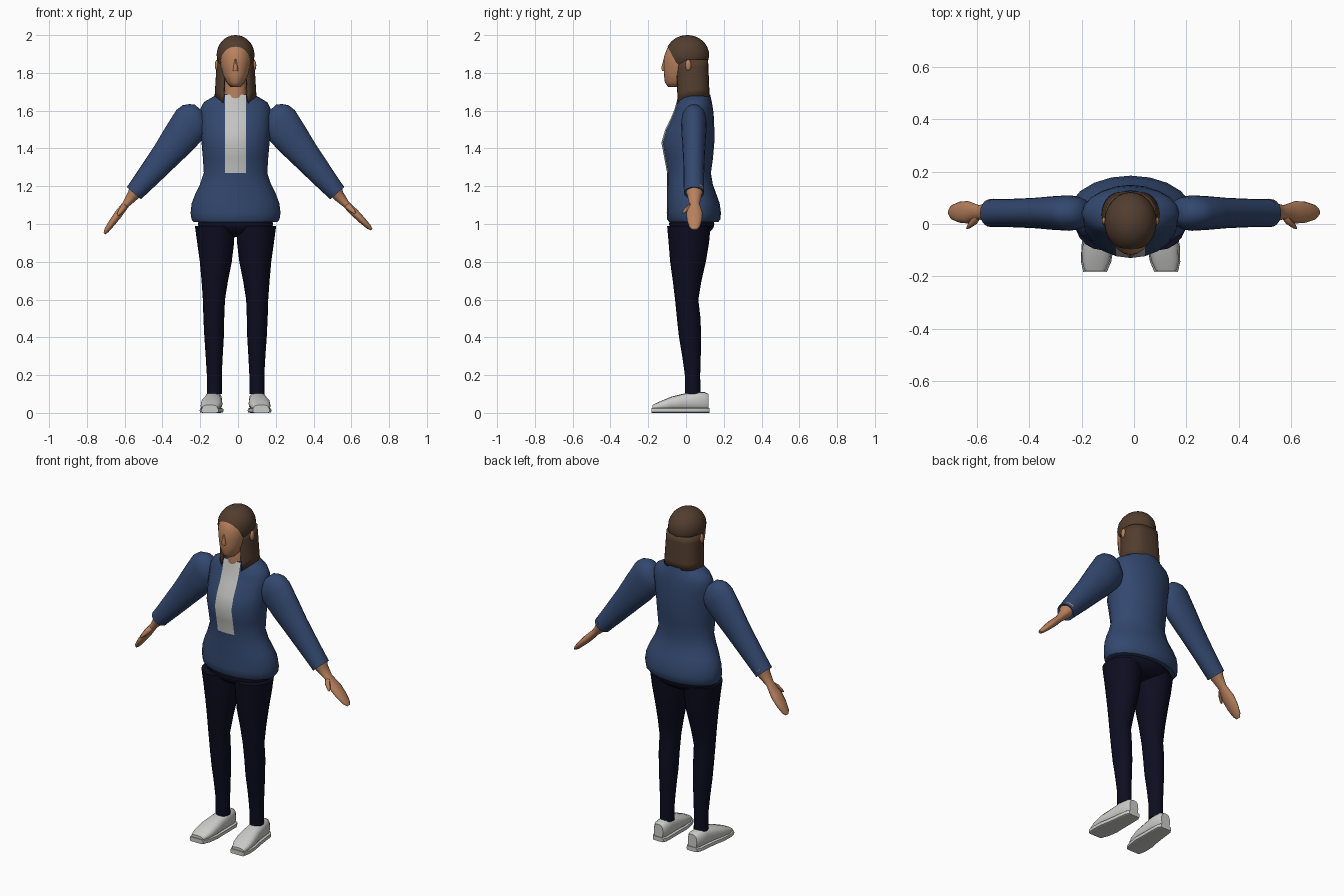
import bpy, bmesh, math
from mathutils import Vector, Matrix

if "Cube" in bpy.data.objects:
    bpy.data.objects.remove(bpy.data.objects["Cube"])

X0 = -0.013  # body centre line


def material(name, rgb):
    m = bpy.data.materials.new(name)
    m.use_nodes = True
    m.diffuse_color = (*rgb, 1)
    m.node_tree.nodes["Principled BSDF"].inputs["Base Color"].default_value = (*rgb, 1)
    return m


SKIN = material("skin", (0.48, 0.22, 0.11))
HAIR = material("brown hair", (0.085, 0.047, 0.028))
BLUE = material("blue knit", (0.033, 0.065, 0.16))
NAVY = material("dark navy", (0.004, 0.004, 0.015))
WHITE = material("shirt white", (0.55, 0.55, 0.54))
SHOE = material("shoe white", (0.6, 0.6, 0.59))


def finish(name, bm, *mats, angle=50):
    bmesh.ops.recalc_face_normals(bm, faces=bm.faces)
    for f in bm.faces:
        f.smooth = True
    me = bpy.data.meshes.new(name)
    bm.to_mesh(me)
    bm.free()
    for m in mats:
        me.materials.append(m)
    me.set_sharp_from_angle(angle=math.radians(angle))
    ob = bpy.data.objects.new(name, me)
    ob.location.x = X0
    bpy.context.collection.objects.link(ob)
    return ob


def loft(rings, n=20, p=2.0):
    """Skin closed rings given as (centre, half axis u, half axis v)."""
    bm = bmesh.new()
    loops = []
    for c, u, v in rings:
        loop = []
        for i in range(n):
            a = math.tau * i / n
            s, k = math.sin(a), -math.cos(a)
            s = math.copysign(abs(s) ** (2 / p), s)
            k = math.copysign(abs(k) ** (2 / p), k)
            loop.append(bm.verts.new(Vector(c) + s * Vector(u) + k * Vector(v)))
        loops.append(loop)
    for a, b in zip(loops, loops[1:]):
        for i in range(n):
            j = (i + 1) % n
            bm.faces.new((a[i], a[j], b[j], b[i]))
    bm.faces.new(loops[0])
    bm.faces.new(loops[-1])
    return bm


def upright(rows, cx=0):
    """Rings from (z, half width, front y, back y)."""
    return [((cx, (f + b) / 2, z), (w, 0, 0), (0, (b - f) / 2, 0)) for z, w, f, b in rows]


def limb(rows, side, y):
    """Rings along a hanging arm from (x, z, half thickness, half depth)."""
    return [((side * x, y, z), (side * 0.756 * t, 0, 0.655 * t), (0, d, 0))
            for x, z, t, d in rows]


def ellipsoid(centre, radii, rings=12):
    bm = bmesh.new()
    bmesh.ops.create_uvsphere(bm, u_segments=24, v_segments=rings, radius=1)
    bmesh.ops.transform(bm, verts=bm.verts,
                        matrix=Matrix.Translation(centre) @ Matrix.Diagonal((*radii, 1)))
    return bm


# Sweater body with the shirt panel down the front
bm = loft(upright([
    (1.01, .222, -.09, .17), (1.025, .233, -.10, .182), (1.06, .238, -.102, .185),
    (1.11, .232, -.10, .178), (1.16, .213, -.10, .16), (1.21, .188, -.10, .142),
    (1.27, .168, -.10, .132), (1.35, .173, -.115, .143), (1.43, .18, -.13, .15),
    (1.5, .184, -.11, .15), (1.56, .187, -.08, .148), (1.61, .186, -.06, .143),
    (1.645, .168, -.05, .137), (1.685, .1, -.04, .128)]))
for f in bm.faces:
    c = f.calc_center_median()
    if c.y < 0 and abs(c.x) < .035 and 1.27 < c.z < 1.68:
        f.material_index = 1
        for v in f.verts:
            if abs(v.co.x) > .01:
                v.co.x = math.copysign(.055, v.co.x)
finish("sweater_body", bm, BLUE, WHITE)

# Hips joining the trouser legs
finish("hips", ellipsoid((0, .03, 1.0), (.2, .12, .07)), NAVY)

# Head, neck and nose
finish("head", loft(upright([
    (1.725, .026, -.095, .0), (1.75, .048, -.112, .04), (1.79, .068, -.117, .06),
    (1.84, .079, -.119, .085), (1.885, .085, -.117, .095), (1.93, .078, -.1, .09),
    (1.97, .05, -.06, .06)])), SKIN, angle=70)
finish("neck", loft(upright([(1.65, .066, -.045, .07), (1.7, .058, -.045, .06),
                             (1.78, .055, -.04, .06)])), SKIN)
finish("nose", loft(upright([(1.81, .014, -.127, -.1), (1.83, .012, -.13, -.1),
                             (1.875, .006, -.118, -.1)]), n=8), SKIN)

# Hair cap, cut along the hairline
bm = ellipsoid((0, .007, 1.895), (.1, .115, .105), 20)
bmesh.ops.bisect_plane(bm, geom=bm.verts[:] + bm.edges[:] + bm.faces[:],
                       plane_co=(0, -.05, 1.85), plane_no=(0, -.085, -.045), clear_outer=True)
finish("hair_cap", bm, HAIR)

# Long hair wrapped round the back, with pointed front locks
bm = bmesh.new()
COLS, ROWS = 24, 5
grid = []
for i in range(COLS + 1):
    t = 2 * i / COLS - 1
    a = t * math.radians(155)
    x = .1 * math.copysign(abs(math.sin(a)) ** .6, a)
    y = .028 + .083 * math.cos(a)
    low = 1.675 - .04 * abs(t) ** 6
    col = []
    for r in range(ROWS + 1):
        k = r / ROWS
        col.append(bm.verts.new((x * (.93 + .12 * k), y + .008 * k, 1.87 + (low - 1.87) * k)))
    grid.append(col)
for a, b in zip(grid, grid[1:]):
    for r in range(ROWS):
        bm.faces.new((a[r], b[r], b[r + 1], a[r + 1]))
hair = finish("long_hair", bm, HAIR)
solid = hair.modifiers.new("thickness", "SOLIDIFY")
solid.thickness = .012
solid.offset = 0

# Paired parts
HANDS = {
    "left": [(.528, 1.185, .044, .052), (.545, 1.15, .032, .038), (.585, 1.105, .02, .027),
             (.63, 1.06, .022, .043), (.67, 1.02, .019, .04), (.705, .985, .014, .028),
             (.72, .97, .006, .012)],
    "right": [(.525, 1.185, .044, .052), (.545, 1.15, .032, .038), (.58, 1.105, .02, .027),
              (.622, 1.05, .022, .043), (.655, 1.005, .019, .04), (.683, .966, .014, .028),
              (.694, .949, .006, .012)]}
for side, s in (("left", 1), ("right", -1)):
    finish(side + "_ear", ellipsoid((s * .098, .012, 1.84), (.012, .016, .029), 8), SKIN)

    finish(side + "_sleeve", loft(limb([
        (.193, 1.612, .03, .025), (.2, 1.597, .058, .045), (.212, 1.57, .09, .062),
        (.235, 1.535, .104, .068), (.3, 1.45, .094, .064), (.368, 1.365, .079, .058),
        (.46, 1.255, .063, .054), (.515, 1.19, .053, .054), (.538, 1.163, .05, .053),
        (.535, 1.167, .04, .042)], s, .042)), BLUE)

    hand = HANDS[side]
    finish(side + "_hand", loft(limb(hand, s, .045), n=14), SKIN)
    (ax, az, _, _), (bx, bz, _, _) = hand[2], hand[3]
    finish(side + "_thumb", loft([
        ((s * (ax + (bx - ax) * k), y, az + (bz - az) * k), (s * .756 * r, 0, .655 * r), (0, r, 0))
        for k, y, r in ((0, .035, .014), (.4, .012, .016), (.85, -.006, .011), (1.1, -.016, .004))],
        n=8), SKIN)

    # Trouser leg rows: z, outer x, inner x, front y, back y
    legs = [(.99, .215, .004, -.1, .13), (.9, .203, .008, -.092, .122), (.8, .189, .02, -.084, .105),
            (.7, .18, .04, -.07, .082), (.6, .173, .056, -.058, .065), (.5, .17, .06, -.048, .077),
            (.4, .165, .062, -.037, .08), (.3, .158, .068, -.02, .078), (.2, .152, .073, -.006, .075),
            (.1, .152, .073, -.005, .077)]
    finish(side + "_trouser_leg", loft([
        ((s * (o + i) / 2, (f + b) / 2, z), ((o - i) / 2, 0, 0), (0, (b - f) / 2, 0))
        for z, o, i, f, b in legs]), NAVY)

    # Shoe rows: y, centre x, half width, top z
    shoe = [(.12, .113, .03, .1), (.1, .114, .042, .11), (.04, .117, .046, .112),
            (-.02, .121, .05, .1), (-.08, .126, .057, .085), (-.14, .132, .053, .06),
            (-.178, .136, .04, .042)]
    finish(side + "_shoe", loft([
        ((s * x, y, (t + .012) / 2), (w, 0, 0), (0, 0, (t - .012) / 2))
        for y, x, w, t in shoe], n=16, p=2.6), SHOE)
    finish(side + "_sole", loft([
        ((s * x, y * 1.03, .013), (w + .005, 0, 0), (0, 0, .013))
        for y, x, w, t in shoe], n=16, p=6), SHOE, angle=35)
